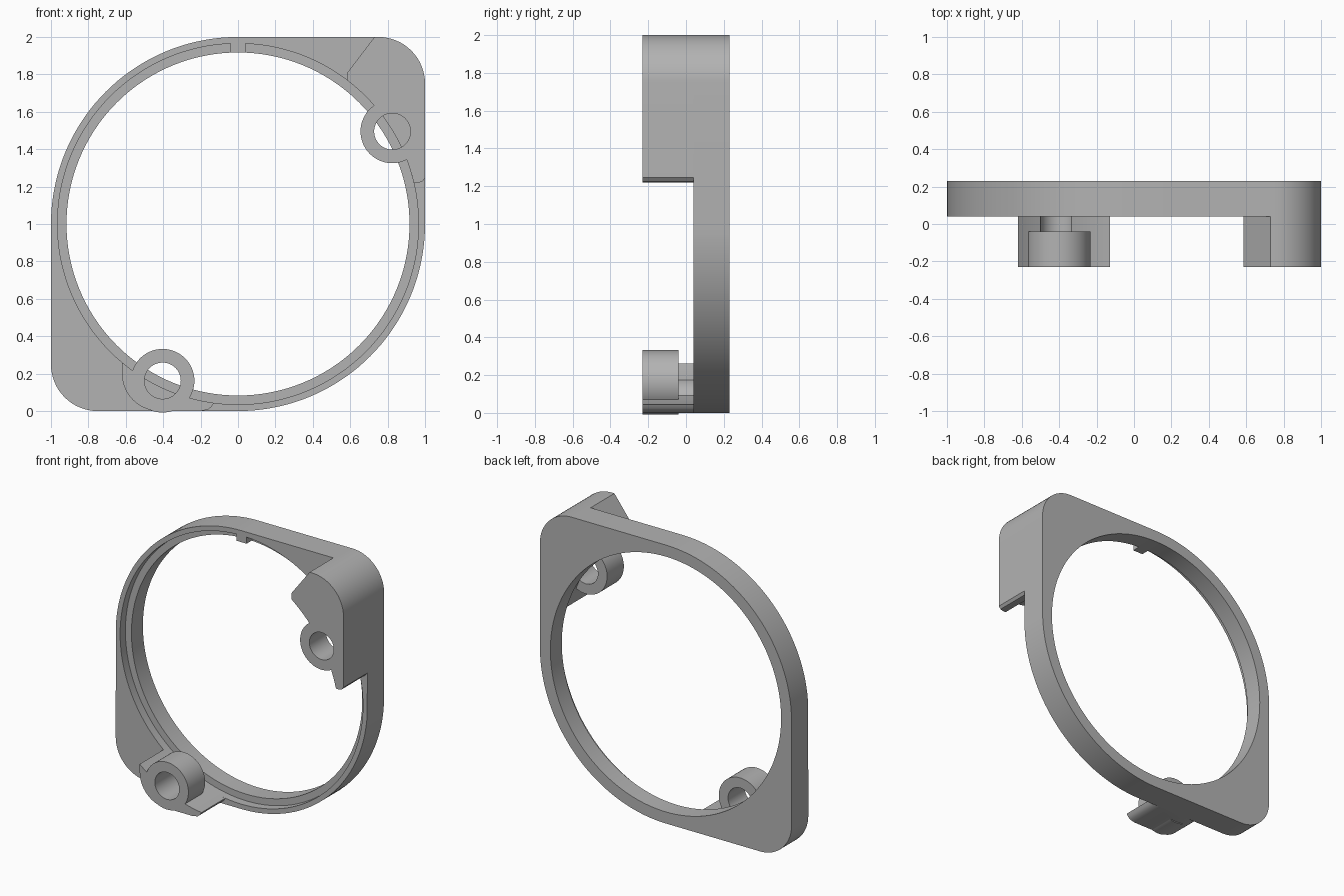
import bpy, bmesh
from math import radians, sin, cos

cube = bpy.data.objects.get("Cube")
if cube:
    bpy.data.objects.remove(cube, do_unlink=True)

grey = bpy.data.materials.new("plain grey")
grey.use_nodes = True
grey.diffuse_color = (0.45, 0.45, 0.45, 1)
grey.node_tree.nodes["Principled BSDF"].inputs["Base Color"].default_value = (0.45, 0.45, 0.45, 1)

FRONT, SEAT, LEDGE, BACK = -0.23, 0.04, 0.10, 0.23
HOLE_R, RECESS_R = 0.917, 0.965


def arc(cx, cz, r, a0, a1, n=16):
    """Points along an arc in the x-z plane, angles in degrees."""
    angles = [radians(a0 + (a1 - a0) * i / n) for i in range(n + 1)]
    return [(cx + r * cos(a), cz + r * sin(a)) for a in angles]


def circle(cx, cz, r, n=64):
    return arc(cx, cz, r, 0, 360, n)[:-1]


def prism(name, points, y0, y1):
    """Extrude an x-z profile from y0 to y1."""
    bm = bmesh.new()
    face = bm.faces.new([bm.verts.new((x, y0, z)) for x, z in points])
    new = bmesh.ops.extrude_face_region(bm, geom=[face])["geom"]
    moved = [v for v in new if isinstance(v, bmesh.types.BMVert)]
    bmesh.ops.translate(bm, verts=moved, vec=(0, y1 - y0, 0))
    bmesh.ops.remove_doubles(bm, verts=bm.verts, dist=1e-5)
    bmesh.ops.recalc_face_normals(bm, faces=bm.faces)
    mesh = bpy.data.meshes.new(name)
    bm.to_mesh(mesh)
    bm.free()
    mesh.materials.append(grey)
    obj = bpy.data.objects.new(name, mesh)
    bpy.context.collection.objects.link(obj)
    return obj


def activate(obj):
    bpy.ops.object.select_all(action="DESELECT")
    obj.select_set(True)
    bpy.context.view_layer.objects.active = obj


def combine(obj, other, operation):
    """Apply a boolean and discard the helper object."""
    activate(obj)
    mod = obj.modifiers.new("boolean", "BOOLEAN")
    mod.operation, mod.solver, mod.object = operation, "EXACT", other
    bpy.ops.object.modifier_apply(modifier=mod.name)
    bpy.data.objects.remove(other, do_unlink=True)


def smooth(obj):
    activate(obj)
    bpy.ops.object.shade_smooth_by_angle(angle=radians(30))


# Ring plate: round on two quarters, square rounded corners on the others
outline = (arc(0.75, 1.75, 0.25, 0, 90) + arc(0, 1, 1, 90, 180, 36)[:-1]
           + arc(-0.75, 0.25, 0.25, 180, 270) + arc(0, 1, 1, 270, 360, 36)[:-1])
plate = prism("ring_plate", outline, SEAT, BACK)
combine(plate, prism("hole_cutter", circle(0, 1, HOLE_R, 144), -1, 1), "DIFFERENCE")
combine(plate, prism("recess_cutter", circle(0, 1, RECESS_R, 144), -1, LEDGE), "DIFFERENCE")
smooth(plate)

# Small locating tab at the top of the recess
tab = prism("locating_tab", [(-0.04, 1.917), (0.04, 1.917), (0.04, 1.97), (-0.04, 1.97)],
            SEAT, LEDGE)


def screw_mount(name, profile, cx, cz):
    """Block outside the recess, with a screw boss overhanging the opening."""
    mount = prism(name, profile, FRONT, SEAT)
    combine(mount, prism("boss", circle(cx, cz, 0.17), FRONT, -0.04), "UNION")
    combine(mount, prism("bore_cutter", circle(cx, cz, 0.097), -1, 1), "DIFFERENCE")
    smooth(mount)


# Upper mount in the square top corner
upper = (arc(0, 1, RECESS_R, 52.7, 13.2, 18)
         + [(0.96, 1.22), (0.985, 1.226), (1, 1.245)]
         + arc(0.75, 1.75, 0.25, 0, 90) + [(0.73, 2), (0.585, 1.81)])
screw_mount("upper_screw_mount", upper, 0.825, 1.495)

# Lower mount along the bottom edge
lower = (arc(0, 1, RECESS_R, 230, 262.3, 18)
         + [(-0.14, 0.025), (-0.16, 0.008), (-0.2, 0)]
         + arc(-0.42, 0.2, 0.2, 270, 180))
screw_mount("lower_screw_mount", lower, -0.403, 0.162)
